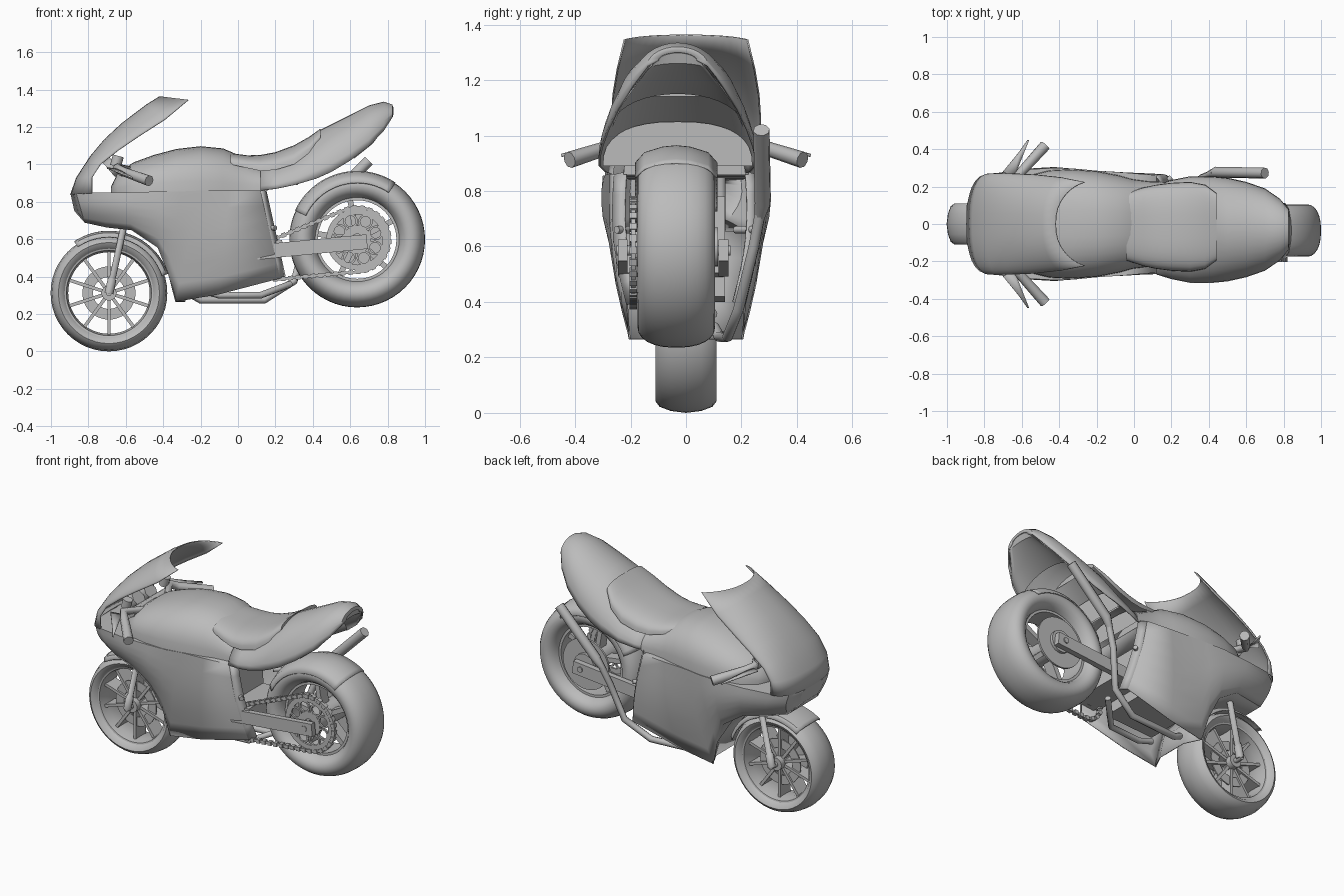
import bpy, bmesh, math
from mathutils import Vector, Matrix

cube = bpy.data.objects.get("Cube")
if cube:
    bpy.data.objects.remove(cube)

grey = bpy.data.materials.new("plain grey")
grey.use_nodes = True
grey.diffuse_color = (0.5, 0.5, 0.5, 1)
for node in grey.node_tree.nodes:
    if node.type == 'BSDF_PRINCIPLED':
        node.inputs["Base Color"].default_value = (0.5, 0.5, 0.5, 1)


def finish(name, bm, thickness=0):
    """Turn a bmesh into a named, smooth-shaded object."""
    bmesh.ops.remove_doubles(bm, verts=bm.verts, dist=0.0005)
    bmesh.ops.recalc_face_normals(bm, faces=bm.faces)
    mesh = bpy.data.meshes.new(name)
    bm.to_mesh(mesh)
    bm.free()
    mesh.materials.append(grey)
    obj = bpy.data.objects.new(name, mesh)
    bpy.context.collection.objects.link(obj)
    if thickness:
        mod = obj.modifiers.new("thickness", 'SOLIDIFY')
        mod.thickness = thickness
    bpy.ops.object.select_all(action='DESELECT')
    obj.select_set(True)
    bpy.context.view_layer.objects.active = obj
    bpy.ops.object.shade_smooth_by_angle(angle=math.radians(35))


def loft(name, rows, thickness=0, caps=False, wrap=False):
    """Skin rows of points that all have the same length."""
    bm = bmesh.new()
    grid = [[bm.verts.new(p) for p in row] for row in rows]
    for a, b in zip(grid, grid[1:]):
        for i in range(len(a) - (0 if wrap else 1)):
            j = (i + 1) % len(a)
            bm.faces.new((a[i], a[j], b[j], b[i]))
    if caps:
        bm.faces.new(grid[0])
        bm.faces.new(grid[-1])
    finish(name, bm, thickness)


def lathe(name, profile, centre, start=0, end=360, steps=48, wrap=True, thickness=0):
    """Spin (radius, y) points about an axle along y."""
    rows = []
    for k in range(steps + 1):
        a = math.radians(start + (end - start) * k / steps)
        rows.append([(centre[0] + r * math.cos(a), centre[1] + y,
                      centre[2] + r * math.sin(a)) for r, y in profile])
    loft(name, rows, thickness, wrap=wrap)


def ring(name, inner, outer, y, width, centre, steps=48):
    h = width / 2
    lathe(name, [(inner, y - h), (outer, y - h), (outer, y + h), (inner, y + h)],
          centre, steps=steps)


def tube(name, points, radius, scales=None):
    curve = bpy.data.curves.new(name, 'CURVE')
    curve.dimensions = '3D'
    curve.bevel_depth = radius
    curve.bevel_resolution = 2
    curve.use_fill_caps = True
    spline = curve.splines.new('POLY')
    spline.points.add(len(points) - 1)
    for i, p in enumerate(points):
        spline.points[i].co = (*p, 1)
        spline.points[i].radius = scales[i] if scales else 1
    curve.materials.append(grey)
    obj = bpy.data.objects.new(name, curve)
    bpy.context.collection.objects.link(obj)


def power(v, p):
    return math.copysign(abs(v) ** p, v)


def arch(name, stations, y0=0, p=0.8, n=18, **kw):
    """Loft arches given as (x, bottom, top, half width)."""
    rows = []
    for x, low, top, w in stations:
        angles = [math.pi * k / n for k in range(n + 1)]
        rows.append([(x, y0 + w * power(math.cos(a), p),
                      low + (top - low) * abs(math.sin(a)) ** p) for a in angles])
    loft(name, rows, **kw)


def beam(name, a, b, width, height):
    """Box running from a to b in the side plane."""
    a, b = Vector(a), Vector(b)
    d = b - a
    bm = bmesh.new()
    turn = d.to_track_quat('X', 'Z').to_matrix().to_4x4()
    size = Matrix.Diagonal((d.length, width, height, 1))
    bmesh.ops.create_cube(bm, size=1, matrix=Matrix.Translation((a + b) / 2) @ turn @ size)
    finish(name, bm)


# Front wheel, with spokes standing proud of the brake discs
fc = Vector((-0.69, 0, 0.312))
half = [(0.235, 0.08), (0.25, 0.1), (0.27, 0.11), (0.29, 0.095), (0.305, 0.055)]
lathe("front_tyre", half + [(0.312, 0)] + [(r, -y) for r, y in reversed(half)], fc)
lathe("front_rim", [(0.245, 0.085), (0.228, 0.08), (0.218, 0.03),
                    (0.218, -0.03), (0.228, -0.08), (0.245, -0.085)], fc)
ring("front_hub", 0.012, 0.04, 0, 0.17, fc, 24)
tube("front_axle", [(fc.x, -0.14, fc.z), (fc.x, 0.14, fc.z)], 0.016)
for s in (1, -1):
    ring("front_brake_disc", 0.085, 0.142, 0.035 * s, 0.008, fc)
for k in range(10):
    a = math.radians(36 * k + 18)
    d = Vector((math.cos(a), 0, math.sin(a)))
    beam("front_spoke", fc + d * 0.03, fc + d * 0.225, 0.1, 0.018)
lathe("front_fender", [(0.3, -0.12), (0.322, -0.1), (0.332, -0.05), (0.333, 0),
                       (0.332, 0.05), (0.322, 0.1), (0.3, 0.12)],
      fc, 18, 124, 24, wrap=False, thickness=0.006)

# Rear wheel, set slightly to one side
rc = Vector((0.637, -0.035, 0.598))
oval = [(0.289 + 0.074 * power(math.cos(t * math.pi / 12), 0.95),
         0.14 * power(math.sin(t * math.pi / 12), 0.85)) for t in range(24)]
lathe("rear_tyre", oval, rc, steps=56)
ring("rear_rim", 0.21, 0.225, 0, 0.16, rc)
ring("rear_hub", 0.015, 0.07, 0, 0.3, rc, 24)
for k in range(5):
    a = math.radians(72 * k + 28)
    d = Vector((math.cos(a), 0, math.sin(a)))
    beam("rear_spoke", rc + d * 0.06, rc + d * 0.215, 0.07, 0.03)
ring("rear_brake_disc", 0.03, 0.16, 0.125, 0.012, rc)
ring("sprocket_rim", 0.135, 0.165, -0.155, 0.014, rc)
ring("sprocket_centre", 0.03, 0.075, -0.155, 0.014, rc)
for k in range(8):
    a = math.radians(45 * k + 20)
    d = Vector((math.cos(a), 0, math.sin(a)))
    ring("sprocket_hole_rim", 0.028, 0.039, -0.155, 0.012, rc + d * 0.105, 16)
lathe("rear_fender", [(0.305, -0.148), (0.342, -0.115), (0.362, -0.05), (0.367, 0),
                      (0.362, 0.05), (0.342, 0.115), (0.305, 0.148)],
      rc, 56, 155, 24, wrap=False, thickness=0.006)

# Chain around both sprockets
c1, r1, c2, r2 = Vector((0.2, 0.49)), 0.105, Vector((rc.x, rc.z)), 0.172
slope = math.atan2(c2.y - c1.y, c2.x - c1.x)
spread = math.acos((r1 - r2) / (c2 - c1).length)


def on_circle(c, r, a):
    return c + Vector((math.cos(a), math.sin(a))) * r


path = [on_circle(c2, r2, slope + spread - 2 * spread * k / 28) for k in range(29)]
path += [on_circle(c1, r1, slope - spread - 2 * (math.pi - spread) * k / 14) for k in range(15)]
path.append(path[0])
chain = bmesh.new()
count = 0
for a, b in zip(path, path[1:]):
    pieces = max(1, round((b - a).length / 0.02))
    for k in range(pieces):
        mid = a.lerp(b, (k + 0.5) / pieces)
        ang = math.atan2(b.y - a.y, b.x - a.x)
        count += 1
        wide, tall = (0.028, 0.024) if count % 2 else (0.016, 0.014)
        bmesh.ops.create_cube(chain, size=1, matrix=Matrix.Translation((mid.x, -0.19, mid.y))
                              @ Matrix.Rotation(-ang, 4, 'Y')
                              @ Matrix.Diagonal(((b - a).length / pieces + 0.004, wide, tall, 1)))
finish("drive_chain", chain)

# Swing arm, axle and engine
for y in (-0.228, 0.135):
    beam("swing_arm", (0.1, y, 0.53), (0.69, y, 0.587), 0.035, 0.078)
tube("rear_axle", [(rc.x, -0.25, 0.585), (rc.x, 0.16, 0.585)], 0.018)
beam("swing_arm_pivot", (0.08, -0.045, 0.535), (0.24, -0.045, 0.55), 0.36, 0.09)
beam("engine_block", (-0.26, 0, 0.58), (0.08, 0, 0.6), 0.28, 0.36)

# Fork, handlebars, levers and gauges
for s in (1, -1):
    tube("fork_leg", [(-0.69, 0.125 * s, 0.31), (-0.672, 0.125 * s, 0.39),
                      (-0.671, 0.125 * s, 0.391), (-0.56, 0.125 * s, 0.9)], 0.02, [1.2, 1.2, 0.9, 0.9])
    tube("handlebar", [(-0.58, 0.12 * s, 0.97), (-0.645, 0.23 * s, 0.98),
                       (-0.61, 0.27 * s, 0.96), (-0.475, 0.42 * s, 0.912)], 0.03, [0.7, 0.8, 0.85, 1])
    lever = [Vector((-0.64, 0.25 * s, 0.975)), Vector((-0.70, 0.28 * s, 0.985)),
             Vector((-0.56, 0.45 * s, 0.93))]
    loft("brake_lever", [[lever[0], lever[1]], [lever[0].lerp(lever[2], 0.5), lever[1].lerp(lever[2], 0.6)],
                         [lever[2], lever[2] + Vector((-0.008, 0, 0.004))]], thickness=0.008)
    tube("fluid_cup", [(-0.655, 0.19 * s, 0.99), (-0.64, 0.19 * s, 1.045)], 0.03)
    tube("gauge", [(-0.69, 0.06 * s, 0.97), (-0.655, 0.06 * s, 1.0)], 0.05)
    tube("foot_peg", [(0.12, 0.18 * s, 0.66), (0.2, 0.25 * s, 0.66)], 0.014)
tube("steering_yoke", [(-0.62, -0.19, 0.96), (-0.62, 0.19, 0.96)], 0.025)

# Side fairing: (top x, y, z, bottom x, y, z) stations from nose to rear edge
fairing = [(-0.895, 0.10, 0.84, -0.875, 0.07, 0.75), (-0.865, 0.20, 0.845, -0.82, 0.15, 0.688),
           (-0.78, 0.265, 0.85, -0.70, 0.20, 0.662), (-0.60, 0.29, 0.85, -0.57, 0.24, 0.648),
           (-0.42, 0.30, 0.855, -0.43, 0.25, 0.555), (-0.30, 0.295, 0.855, -0.375, 0.22, 0.42),
           (-0.20, 0.285, 0.86, -0.335, 0.205, 0.265), (-0.05, 0.275, 0.86, -0.10, 0.21, 0.305),
           (0.12, 0.26, 0.86, 0.225, 0.215, 0.39)]
rows, floor = [], []
for i, st in enumerate(fairing):
    top, low = Vector(st[:3]), Vector(st[3:])
    side = []
    for k in range(7):
        p = top.lerp(low, k / 6)
        p.y += 0.025 * math.sin(math.pi * k / 6)
        side.append(p)
    flip = [Vector((p.x, -p.y, p.z)) for p in side]
    rows.append(list(reversed(flip)) + side)
    hollow = Vector((0.05 if i > 4 else 0, 0, 0))
    floor.append([flip[-1], flip[-1].lerp(low, 0.25) + hollow, flip[-1].lerp(low, 0.75) + hollow, low])
loft("side_fairing", rows, thickness=0.006)
loft("fairing_front_wall", floor[:7], thickness=0.006)
loft("nose_tip", [rows[0][:7], list(reversed(rows[0][7:]))])
for s in (1, -1):
    edge = [Vector((p.x, p.y * s, p.z)) for p in rows[-1][7:]]
    loft("fairing_rear_flange", [edge, [p + Vector((0.03, -0.045 * s, 0.01)) for p in edge]],
         thickness=0.006)

# Windscreen: (centre x, z, edge x, z, half width) stations
screen = [(-0.897, 0.84, -0.78, 0.845, 0.265), (-0.865, 0.93, -0.78, 0.93, 0.27),
          (-0.79, 1.045, -0.735, 1.0, 0.272), (-0.714, 1.135, -0.64, 1.075, 0.27),
          (-0.62, 1.222, -0.53, 1.15, 0.265), (-0.49, 1.32, -0.39, 1.24, 0.25),
          (-0.42, 1.364, -0.265, 1.345, 0.225)]
rows = []
for i, (px, pz, qx, qz, w) in enumerate(screen):
    row = []
    for k in range(-10, 11):
        a = math.pi / 2 * k / 10
        f = 1 - abs(math.cos(a)) ** (0.85 + 0.1 * i)
        row.append((px + (qx - px) * f, w * power(math.sin(a), 0.85), pz + (qz - pz) * f))
    rows.append(row)
loft("windscreen", rows, thickness=0.006)

# Tank, seat and tail shells
arch("fuel_tank", [(-0.68, 0.85, 0.88, 0.12), (-0.645, 0.85, 0.95, 0.2), (-0.56, 0.85, 1.01, 0.26),
                   (-0.45, 0.85, 1.05, 0.287), (-0.33, 0.85, 1.082, 0.293), (-0.2, 0.85, 1.097, 0.283),
                   (-0.08, 0.85, 1.085, 0.26), (-0.01, 0.85, 1.055, 0.24), (0.08, 0.85, 1.01, 0.228),
                   (0.16, 0.86, 0.98, 0.225)], caps=True)
arch("seat", [(-0.04, 1.0, 1.06, 0.18), (0.05, 0.98, 1.048, 0.21), (0.12, 0.965, 1.05, 0.225),
              (0.2, 0.97, 1.065, 0.235), (0.3, 1.0, 1.102, 0.24), (0.38, 1.06, 1.147, 0.225),
              (0.44, 1.14, 1.19, 0.18)], y0=-0.015, p=0.75, caps=True)
arch("tail_fairing", [(0.12, 0.86, 1.0, 0.24), (0.2, 0.87, 1.01, 0.265), (0.3, 0.89, 1.06, 0.285),
                      (0.42, 0.925, 1.175, 0.285), (0.5, 0.96, 1.215, 0.277), (0.6, 1.02, 1.265, 0.255),
                      (0.7, 1.095, 1.315, 0.22), (0.78, 1.18, 1.335, 0.165), (0.825, 1.25, 1.32, 0.11),
                      (0.832, 1.27, 1.3, 0.07)], y0=-0.03, p=1, thickness=0.008)
arch("under_tail_panel", [(0.828, 1.255, 1.31, 0.09), (0.815, 1.235, 1.26, 0.11),
                          (0.72, 1.11, 1.2, 0.2), (0.62, 1.03, 1.15, 0.235)], y0=-0.03, p=1)
arch("under_seat_wall", [(0.31, 0.89, 1.05, 0.27), (0.32, 0.89, 1.05, 0.27)], y0=-0.03, caps=True)

# Exhaust on one side, running under the fairing
tube("exhaust_pipe", [(-0.26, 0.1, 0.31), (-0.2, 0.12, 0.275), (0.14, 0.15, 0.275), (0.3, 0.19, 0.375),
                      (0.36, 0.245, 0.6), (0.43, 0.275, 0.76)], 0.02)
tube("exhaust_muffler", [(0.4, 0.265, 0.7), (0.44, 0.277, 0.76), (0.7, 0.272, 1.02)], 0.03, [0.6, 1, 1])
tube("lower_pipe", [(-0.2, -0.08, 0.33), (-0.1, -0.08, 0.3), (0.12, -0.06, 0.3), (0.28, 0.1, 0.36)], 0.018)
